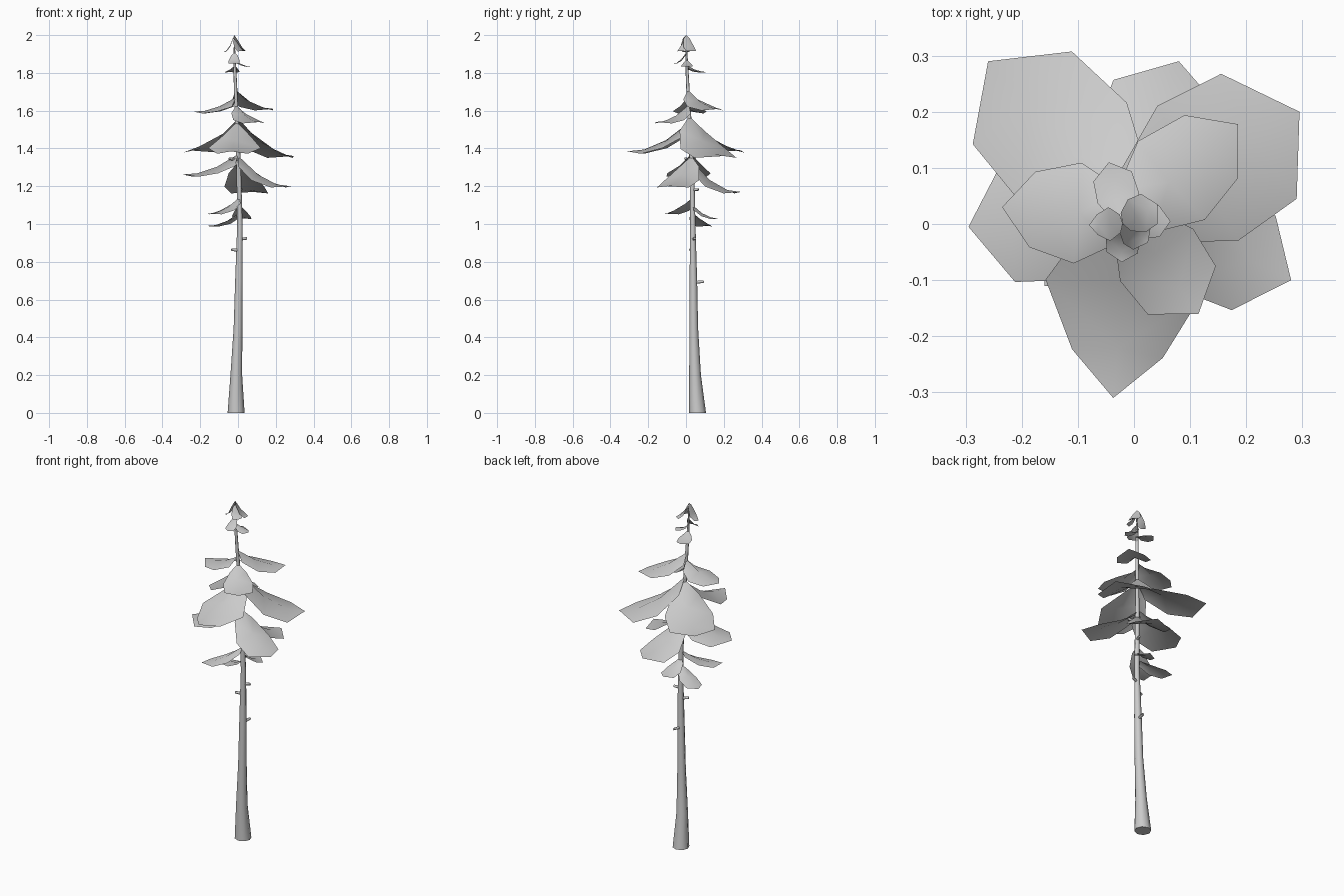
import bpy, bmesh, math
from mathutils import Vector

if "Cube" in bpy.data.objects:
    bpy.data.objects.remove(bpy.data.objects["Cube"])

# trunk centreline: z, x, y, radius
PATH = [(0, -0.01, 0.061, 0.045), (0.2, -0.009, 0.048, 0.031), (0.45, 0.0, 0.041, 0.023),
        (0.7, 0.005, 0.039, 0.02), (1.0, 0.01, 0.036, 0.014), (1.3, 0.004, 0.032, 0.012),
        (1.6, -0.008, 0.016, 0.01), (1.8, -0.016, 0.006, 0.008), (1.98, -0.02, 0.001, 0.002)]


def trunk_at(z):
    for a, b in zip(PATH, PATH[1:]):
        if z <= b[0]:
            f = (z - a[0]) / (b[0] - a[0])
            return Vector((a[1] + (b[1] - a[1]) * f, a[2] + (b[2] - a[2]) * f, z))
    return Vector((PATH[-1][1], PATH[-1][2], z))


def make(name, verts, faces):
    me = bpy.data.meshes.new(name)
    me.from_pydata(verts, [], faces)
    bm = bmesh.new()
    bm.from_mesh(me)
    bmesh.ops.remove_doubles(bm, verts=bm.verts, dist=1e-5)
    bm.to_mesh(me)
    bm.free()
    for p in me.polygons:
        p.use_smooth = len(p.vertices) < 5
    ob = bpy.data.objects.new(name, me)
    bpy.context.collection.objects.link(ob)
    return ob


def tube(name, rings, sides):
    """Tapered tube through (centre, radius, axis) rings, capped at both ends."""
    verts, faces = [], []
    for c, r, ax in rings:
        q = Vector((0, 0, 1)).rotation_difference(ax)
        for i in range(sides):
            a = 2 * math.pi * i / sides
            verts.append(c + q @ Vector((r * math.cos(a), r * math.sin(a), 0)))
    for k in range(len(rings) - 1):
        for i in range(sides):
            j = (i + 1) % sides
            faces.append((k * sides + i, k * sides + j, (k + 1) * sides + j, (k + 1) * sides + i))
    faces.append(tuple(range(sides))[::-1])
    faces.append(tuple(range((len(rings) - 1) * sides, len(rings) * sides)))
    return make(name, verts, faces)


def bough(name, zroot, tip, half, end=0.93):
    """Drooping needle card: steep at the trunk, levelling out to a pointed tip."""
    root, tip = trunk_at(zroot), Vector(tip)
    run = Vector((tip.x - root.x, tip.y - root.y, 0))
    side = Vector((-run.y, run.x, 0)).normalized()
    drop = zroot - tip.z
    # along, share of drop, width share, edge sag, edge along
    rows = [(0, 0, 0.55, 0.55, 0.08), (0.38, 0.62, 1, 0.3, 0.4), (0.73, 0.94, end, 0.16, 0.76)]
    verts = []
    for t, d, w, sag, te in rows:
        s = root + run * t - Vector((0, 0, drop * d))
        e = root + run * te - Vector((0, 0, drop * d + half * sag))
        verts += [s, e + side * half * w, e - side * half * w]
    verts.append(tip)
    faces = [(0, 3, 4, 1), (3, 6, 7, 4), (6, 9, 7), (0, 2, 5, 3), (3, 5, 8, 6), (6, 8, 9)]
    return make(name, verts, [f[::-1] for f in faces])


# trunk
tube("trunk", [(Vector((x, y, z)), r, Vector((0, 0, 1))) for z, x, y, r in PATH], 8)

# broken twigs: height, angle, length
for i, (z, ang, ln) in enumerate([(0.69, 80, 0.055), (0.86, 200, 0.045), (0.92, 15, 0.04),
                                  (1.18, 70, 0.035), (1.34, 215, 0.06), (1.3, 330, 0.05)]):
    d = Vector((math.cos(math.radians(ang)), math.sin(math.radians(ang)), 0.1)).normalized()
    c = trunk_at(z)
    tube(f"twig_{i}", [(c, 0.009, d), (c + d * ln, 0.007, d)], 5)

# lower boughs
bough("bough_low_front_left", 1.14, (-0.16, -0.11, 1.055), 0.055)
bough("bough_low_back", 1.1, (0.03, 0.17, 1.03), 0.05)
bough("bough_low_back_left", 1.06, (-0.165, 0.12, 0.99), 0.05)
# middle boughs
bough("bough_mid_left", 1.37, (-0.295, -0.005, 1.262), 0.115)
bough("bough_mid_right", 1.36, (0.28, -0.1, 1.2), 0.1)
bough("bough_mid_back", 1.33, (0.08, 0.29, 1.17), 0.11)
# widest boughs
bough("bough_wide_back_left", 1.55, (-0.26, 0.29, 1.39), 0.13)
bough("bough_wide_back_right", 1.57, (0.295, 0.2, 1.36), 0.14)
bough("bough_wide_front", 1.54, (-0.037, -0.31, 1.385), 0.14, 0.58)
# upper boughs
bough("bough_up_left", 1.67, (-0.235, 0.03, 1.595), 0.09, 0.75)
bough("bough_up_back_right", 1.71, (0.185, 0.178, 1.61), 0.092, 0.8)
bough("bough_up_front", 1.63, (0.115, -0.16, 1.54), 0.08)
# crown
bough("crown_back", 1.84, (-0.045, 0.11, 1.805), 0.038)
bough("crown_right", 1.87, (0.065, 0.005, 1.835), 0.03)
bough("crown_front", 1.91, (-0.022, -0.068, 1.85), 0.03)
bough("crown_tip_left", 2.0, (-0.08, -0.002, 1.91), 0.03, 0.6)
bough("crown_tip_right", 2.0, (0.042, 0.035, 1.915), 0.033)
bough("crown_tip_front", 1.98, (0.025, -0.033, 1.915), 0.028)
